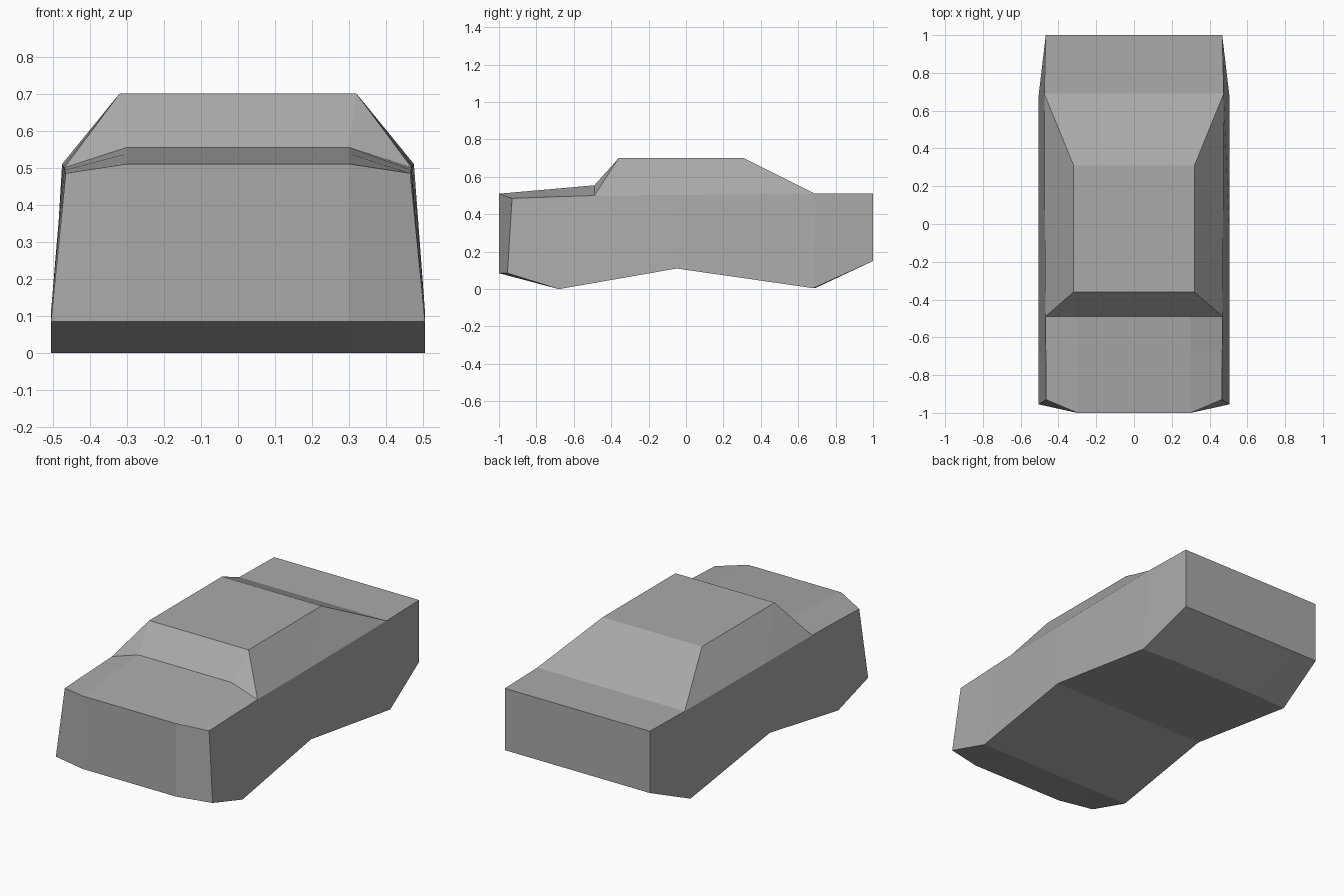
import bpy
import bmesh

cube = bpy.data.objects.get("Cube")
if cube:
    bpy.data.objects.remove(cube)

paint = bpy.data.materials.new("grey_paint")
paint.use_nodes = True
grey = (0.4, 0.4, 0.4, 1)
paint.diffuse_color = grey
paint.node_tree.nodes["Principled BSDF"].inputs["Base Color"].default_value = grey

INNER = 0.3  # half width of the flat centre of the hood

# Stations, front to back: y of centre, sill and belt; half width and z of sill and belt; z of centre top
stations = [
    (-1.0, -0.955, -0.93, 0.505, 0.085, 0.465, 0.485, 0.51),
    (-0.68, -0.68, -0.68, 0.505, 0.0, 0.467, 0.494, 0.538),
    (-0.49, -0.49, -0.49, 0.505, 0.033, 0.469, 0.5, 0.555),
    (-0.05, -0.05, -0.05, 0.505, 0.11, 0.472, 0.503, 0.503),
    (0.69, 0.68, 0.69, 0.505, 0.005, 0.475, 0.51, 0.51),
    (1.0, 1.0, 1.0, 0.467, 0.15, 0.467, 0.51, 0.51),
]
COWL, REAR_DECK = 2, 4

bm = bmesh.new()
rings = []
for yc, ys, yb, xs, zs, xb, zb, zc in stations:
    half = [(INNER, yc, zs), (xs, ys, zs), (xb, yb, zb), (INNER, yc, zc)]
    ring = half + [(-x, y, z) for x, y, z in reversed(half)]
    rings.append([bm.verts.new(p) for p in ring])

# Lower body, left open on top under the cabin
for i in range(len(rings) - 1):
    a, b = rings[i], rings[i + 1]
    for j in range(8):
        if COWL <= i < REAR_DECK and j in (2, 3, 4):
            continue
        k = (j + 1) % 8
        bm.faces.new((a[j], a[k], b[k], b[j]))

# Nose with angled corners, flat tail
nose = rings[0]
for ids in ((0, 1, 2, 3), (0, 3, 4, 7), (7, 4, 5, 6)):
    bm.faces.new([nose[n] for n in ids])
bm.faces.new(rings[-1])

# Cabin: roof, windscreen, rear window and sides
front = [bm.verts.new((s * 0.32, -0.36, 0.7)) for s in (1, -1)]
back = [bm.verts.new((s * 0.32, 0.31, 0.7)) for s in (1, -1)]
cowl, deck = rings[COWL], rings[REAR_DECK]
bm.faces.new((front[0], front[1], back[1], back[0]))
bm.faces.new((cowl[3], cowl[4], front[1], front[0]))
bm.faces.new((deck[2], deck[3], deck[4], deck[5], back[1], back[0]))
for side, belt, inner in ((0, 2, 3), (1, 5, 4)):
    bm.faces.new((cowl[belt], cowl[inner], front[side]))
    mid = rings[3][belt]
    bm.faces.new((cowl[belt], mid, front[side]))
    bm.faces.new((mid, back[side], front[side]))
    bm.faces.new((mid, deck[belt], back[side]))

bmesh.ops.delete(bm, geom=[v for v in bm.verts if not v.link_faces], context="VERTS")
bmesh.ops.recalc_face_normals(bm, faces=bm.faces[:])

mesh = bpy.data.meshes.new("car_body")
bm.to_mesh(mesh)
bm.free()
mesh.materials.append(paint)
bpy.context.collection.objects.link(bpy.data.objects.new("car_body", mesh))
